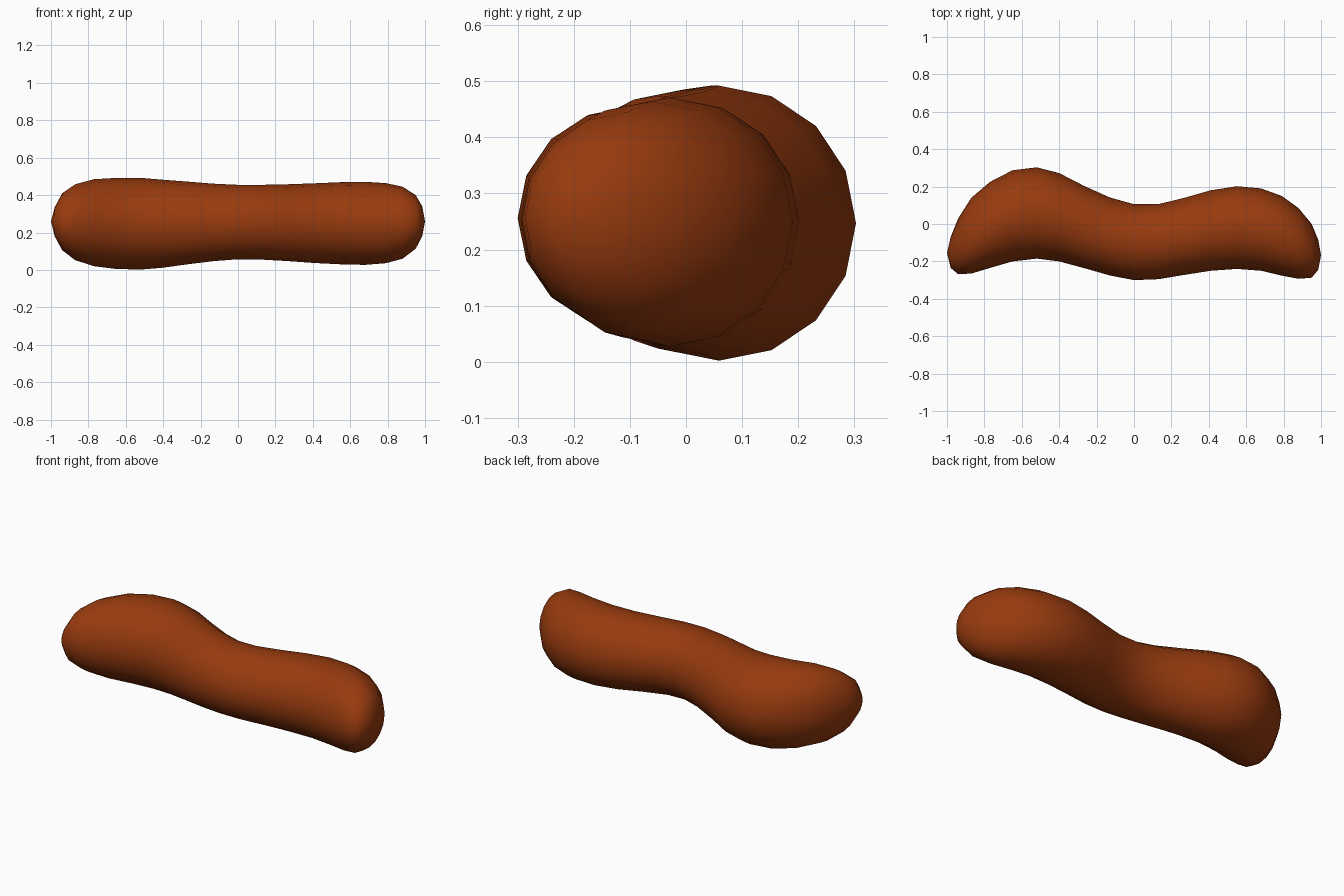
import bpy, bmesh, math

SIDES = 16
# Cross-sections along the length: x, back y, front y, top z, bottom z
SECTIONS = [
    (-0.98, -0.07, -0.235, 0.335, 0.18),
    (-0.94, 0.03, -0.268, 0.41, 0.105),
    (-0.87, 0.14, -0.265, 0.458, 0.052),
    (-0.77, 0.225, -0.235, 0.485, 0.02),
    (-0.65, 0.287, -0.20, 0.492, 0.005),
    (-0.52, 0.303, -0.185, 0.492, 0.002),
    (-0.40, 0.272, -0.20, 0.482, 0.012),
    (-0.27, 0.205, -0.235, 0.472, 0.03),
    (-0.13, 0.142, -0.275, 0.461, 0.047),
    (0.00, 0.106, -0.30, 0.455, 0.057),
    (0.13, 0.106, -0.295, 0.455, 0.055),
    (0.27, 0.14, -0.272, 0.458, 0.047),
    (0.41, 0.18, -0.25, 0.463, 0.037),
    (0.55, 0.202, -0.24, 0.469, 0.03),
    (0.68, 0.19, -0.25, 0.471, 0.027),
    (0.79, 0.15, -0.276, 0.464, 0.036),
    (0.88, 0.085, -0.293, 0.445, 0.06),
    (0.95, 0.0, -0.287, 0.40, 0.113),
    (0.985, -0.085, -0.245, 0.34, 0.18),
]

# Wavy sausage body lofted through elliptical rings
bm = bmesh.new()
rings = []
for x, back, front, top, bottom in SECTIONS:
    ring = []
    for i in range(SIDES):
        a = 2 * math.pi * i / SIDES
        y = (back + front) / 2 + (back - front) / 2 * math.cos(a)
        z = (top + bottom) / 2 + (top - bottom) / 2 * math.sin(a)
        ring.append(bm.verts.new((x, y, z)))
    rings.append(ring)

for r0, r1 in zip(rings, rings[1:]):
    for i in range(SIDES):
        j = (i + 1) % SIDES
        bm.faces.new((r0[i], r0[j], r1[j], r1[i]))

# Rounded end caps
for ring, tip in ((rings[0], (-1, -0.155, 0.258)), (rings[-1], (1, -0.167, 0.26))):
    pole = bm.verts.new(tip)
    for i in range(SIDES):
        bm.faces.new((ring[i], ring[(i + 1) % SIDES], pole))

bmesh.ops.recalc_face_normals(bm, faces=bm.faces)
for f in bm.faces:
    f.smooth = True
mesh = bpy.data.meshes.new("sausage")
bm.to_mesh(mesh)
bm.free()

mat = bpy.data.materials.new("rust brown")
mat.diffuse_color = (0.31, 0.043, 0.0045, 1)
mesh.materials.append(mat)
bpy.context.collection.objects.link(bpy.data.objects.new("sausage", mesh))
